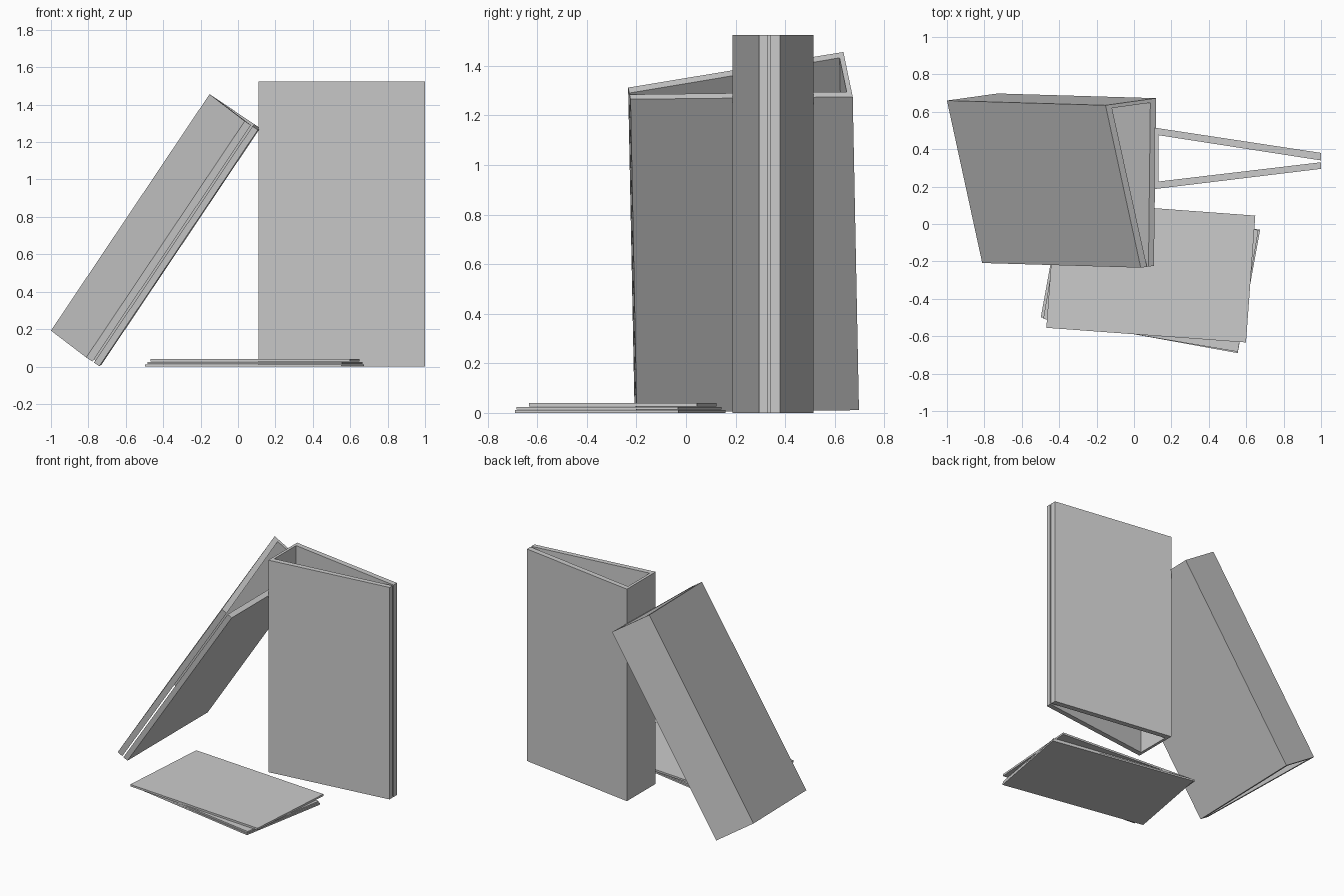
import bpy, bmesh
from math import radians
from mathutils import Vector, Matrix

if "Cube" in bpy.data.objects:
    bpy.data.objects.remove(bpy.data.objects["Cube"])

# Cross-section of a half-open cover: u away from the spine, v along the spine
PROFILE = [(0, 0), (0.89, 0.135), (0.89, 0.175), (0.02, 0.04),
           (0.02, 0.288), (0.89, 0.185), (0.89, 0.22), (0, 0.328)]


def finish(bm, name):
    bmesh.ops.recalc_face_normals(bm, faces=bm.faces)
    me = bpy.data.meshes.new(name)
    bm.to_mesh(me)
    bm.free()
    ob = bpy.data.objects.new(name, me)
    bpy.context.collection.objects.link(ob)
    return ob


def cover(name, origin, u, v, w, height):
    """Extrude the cover profile along w in a given frame."""
    bm = bmesh.new()
    base = [bm.verts.new(origin + u * a + v * b) for a, b in PROFILE]
    top = [bm.verts.new(p.co + w * height) for p in base]
    n = len(base)
    for i in range(n):
        j = (i + 1) % n
        bm.faces.new((base[i], base[j], top[j], top[i]))
    # end caps split into two boards and a spine
    for ring in (base, top):
        for ids in ((0, 1, 2, 3), (4, 5, 6, 7), (0, 3, 4, 7)):
            bm.faces.new([ring[k] for k in ids])
    return finish(bm, name)


def sheet(name, centre, size, angle):
    bm = bmesh.new()
    bmesh.ops.create_cube(bm, size=1)
    bm.transform(Matrix.Translation(centre) @ Matrix.Rotation(radians(angle), 4, 'Z')
                 @ Matrix.Diagonal((*size, 1)))
    return finish(bm, name)


# Standing cover
cover("standing_cover", Vector((0.11, 0.515, 0)), Vector((1, 0, 0)),
      Vector((0, -1, 0)), Vector((0, 0, 1)), 1.525)

# Leaning cover
w = Vector((0.845, -0.025, 1.26)).normalized()
v = Vector((0.265, 0.037, -0.178))
v = (v - w * v.dot(w)).normalized()
cover("leaning_cover", Vector((-1, 0.66, 0.192)), v.cross(w), v, w, 1.522)

# Flat stack of three thin sheets
sheet("bottom_sheet", (0.088, -0.265, 0.006), (1.07, 0.67, 0.012), -10.3)
sheet("middle_sheet", (0.09, -0.27, 0.0185), (1.055, 0.66, 0.011), -9.6)
sheet("top_sheet", (0.09, -0.255, 0.033), (1.07, 0.68, 0.014), -4.2)
